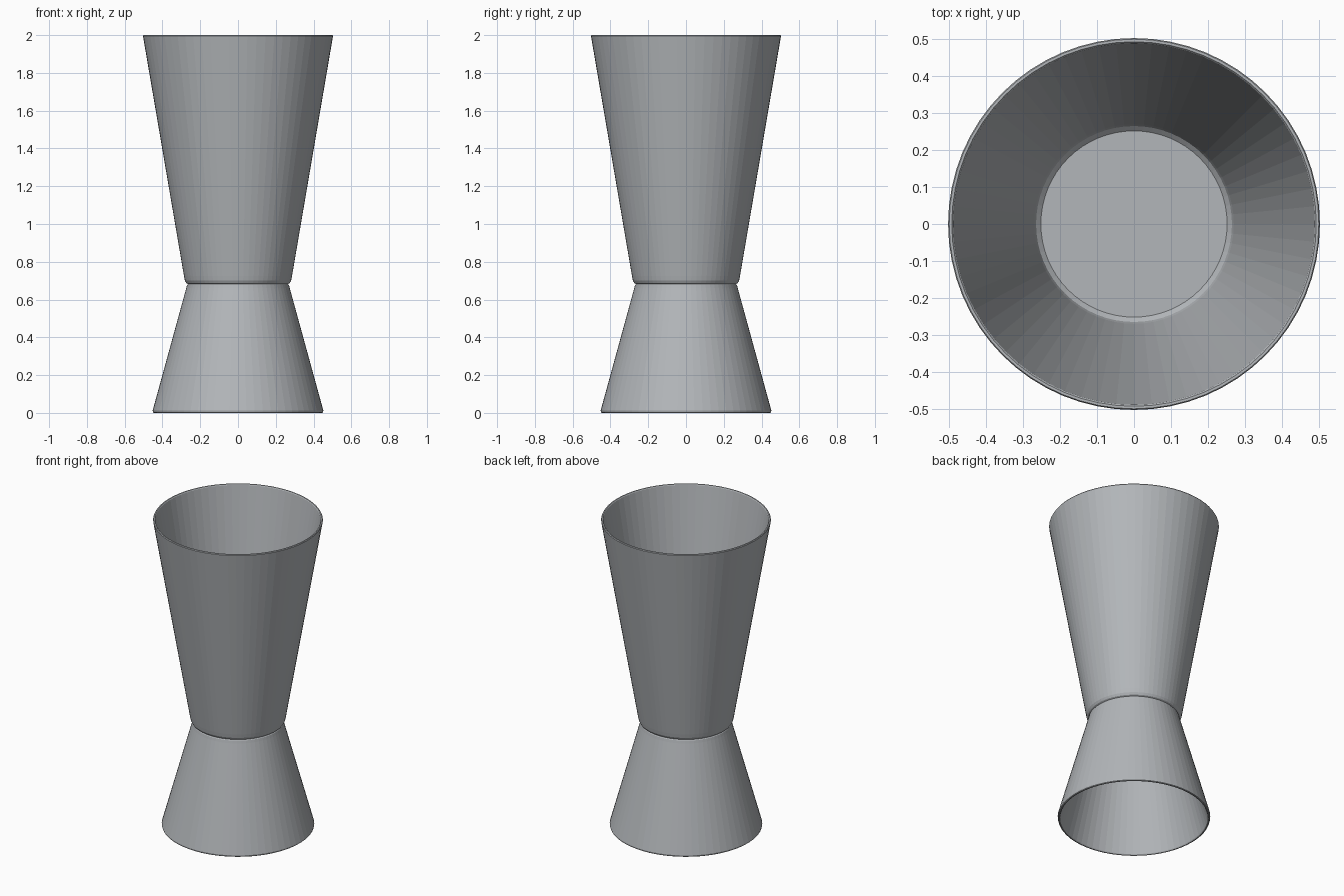
import bpy
import bmesh
import math

if "Cube" in bpy.data.objects:
    bpy.data.objects.remove(bpy.data.objects["Cube"])

SIDES = 64

steel = bpy.data.materials.new("brushed steel grey")
steel.diffuse_color = (0.45, 0.47, 0.49, 1)
steel.use_nodes = True
steel.node_tree.nodes["Principled BSDF"].inputs["Base Color"].default_value = steel.diffuse_color


def lathe(name, profile):
    """Spin an (r, z) profile around the z axis; r = 0 points become poles."""
    bm = bmesh.new()
    rings = []
    for r, z in profile:
        if r == 0:
            rings.append([bm.verts.new((0, 0, z))] * SIDES)
        else:
            rings.append([bm.verts.new((r * math.cos(2 * math.pi * i / SIDES),
                                        r * math.sin(2 * math.pi * i / SIDES), z))
                          for i in range(SIDES)])
    for a, b in zip(rings, rings[1:]):
        for i in range(SIDES):
            j = (i + 1) % SIDES
            corners = list(dict.fromkeys((a[i], a[j], b[j], b[i])))
            bm.faces.new(corners)
    bmesh.ops.recalc_face_normals(bm, faces=bm.faces)
    mesh = bpy.data.meshes.new(name)
    bm.to_mesh(mesh)
    bm.free()
    mesh.materials.append(steel)
    obj = bpy.data.objects.new(name, mesh)
    bpy.context.collection.objects.link(obj)
    return obj


# Large upper cup: rounded base, thin wall, softened rim, flat inner floor
lathe("upper_cup", [
    (0, 0.68), (0.262, 0.68), (0.274, 0.687), (0.281, 0.70), (0.286, 0.725),
    (0.503, 1.995), (0.500, 2.0), (0.493, 2.0), (0.489, 1.995),
    (0.270, 0.725), (0.265, 0.707), (0.252, 0.695), (0, 0.695)])

# Small lower cup, opening downwards
lathe("lower_cup", [
    (0, 0.685), (0.262, 0.685), (0.270, 0.677), (0.274, 0.66),
    (0.452, 0.012), (0.450, 0.003), (0.446, 0.0), (0.440, 0.0), (0.436, 0.006),
    (0.260, 0.65), (0.250, 0.665), (0, 0.665)])
